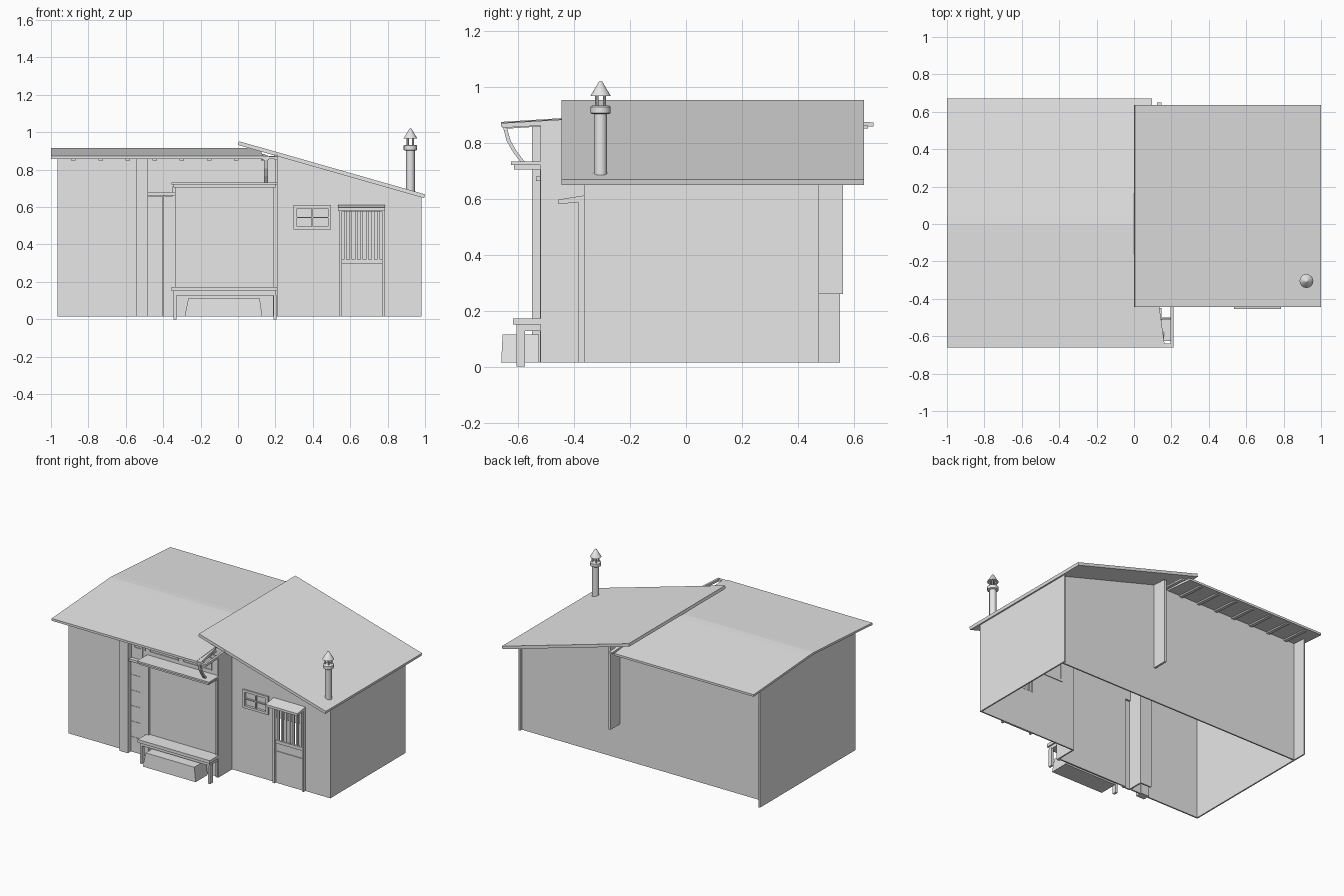
import bpy, bmesh, math
from mathutils import Vector

cube = bpy.data.objects.get("Cube")
if cube:
    bpy.data.objects.remove(cube)

grey = bpy.data.materials.new("plain_grey")
grey.use_nodes = True
grey.diffuse_color = (0.8, 0.8, 0.8, 1)
grey.node_tree.nodes["Principled BSDF"].inputs["Base Color"].default_value = (0.8, 0.8, 0.8, 1)


def add(name, bm):
    bmesh.ops.recalc_face_normals(bm, faces=bm.faces)
    mesh = bpy.data.meshes.new(name)
    bm.to_mesh(mesh)
    bm.free()
    mesh.materials.append(grey)
    ob = bpy.data.objects.new(name, mesh)
    bpy.context.collection.objects.link(ob)
    return ob


def loft(name, a, b):
    """Solid between two matching outlines."""
    bm = bmesh.new()
    va, vb = [bm.verts.new(p) for p in a], [bm.verts.new(p) for p in b]
    bm.faces.new(va)
    bm.faces.new(vb)
    for i in range(len(a)):
        j = (i + 1) % len(a)
        bm.faces.new((va[i], va[j], vb[j], vb[i]))
    return add(name, bm)


def along_x(name, yz, x0, x1):
    return loft(name, [(x0, y, z) for y, z in yz], [(x1, y, z) for y, z in yz])


def along_y(name, xz, y0, y1):
    return loft(name, [(x, y0, z) for x, z in xz], [(x, y1, z) for x, z in xz])


def box(name, x0, x1, y0, y1, z0, z1):
    return along_y(name, [(x0, z0), (x1, z0), (x1, z1), (x0, z1)], y0, y1)


def lathe(name, rings, x, y, sides=16):
    """Round part from (radius, height) rings."""
    bm = bmesh.new()
    loops = [[bm.verts.new((x + r * math.cos(2 * math.pi * i / sides),
                            y + r * math.sin(2 * math.pi * i / sides), z))
              for i in range(sides)] for r, z in rings]
    for a, b in zip(loops, loops[1:]):
        for i in range(sides):
            j = (i + 1) % sides
            bm.faces.new((a[i], a[j], b[j], b[i]))
    bm.faces.new(loops[0])
    bm.faces.new(loops[-1])
    return add(name, bm)


def shed_under(x):
    return 0.932 - 0.285 * x


def main_under(y):
    return 0.9 - 0.063 * abs(y)


BASE, T = 0.015, 0.01

# Main roof: shallow ridge, right edge tucked under the shed roof
top = [(-0.66, 0.874), (-0.04, 0.913), (0, 0.915), (0.05, 0.913), (0.67, 0.872)]
outline = top + [(y, z - 0.015) for y, z in reversed(top)]
loft("main_roof", [(-1, y, z) for y, z in outline],
     [(0.115 - 0.03 * y, y, z) for y, z in outline])

# Shed roof
along_y("shed_roof", [(0, 0.932), (0.995, 0.648), (1, 0.668), (0.005, 0.952)], -0.445, 0.635)

# Eave trim and rafters
box("eave_batten", -1, 0.21, -0.66, -0.64, 0.858, 0.87)
for i in range(8):
    x = -0.88 + 0.145 * i
    for s, y in ((-1, -0.64), (1, 0.65)):
        along_x("rafter", [(y, 0.85), (s * 0.45, 0.862), (s * 0.45, 0.874), (y, 0.862)], x - 0.012, x + 0.012)
loft("gable_rafter", [(0.13, -0.655, 0.853), (0.165, -0.655, 0.853), (0.165, -0.655, 0.872), (0.13, -0.655, 0.872)],
     [(0.1, -0.44, 0.868), (0.135, -0.44, 0.868), (0.135, -0.44, 0.885), (0.1, -0.44, 0.885)])
along_x("outer_rafter", [(-0.655, 0.853), (-0.4, 0.868), (-0.4, 0.885), (-0.655, 0.87)], 0.195, 0.21)

# End walls and the dividing wall with its rear fin
for name, x, y0, y1 in (("left_wall", -0.965, -0.52, 0.55), ("dividing_wing", 0.2, -0.52, -0.36)):
    ys = [y0, 0, y1] if y1 > 0 else [y0, y1]
    along_x(name, [(y1, BASE), (y0, BASE)] + [(y, main_under(y)) for y in ys], x, x + T)
along_x("rear_fin", [(0.45, 0.26), (0.56, 0.26), (0.56, 0.865), (0.45, 0.87)], 0.2, 0.215)
box("right_wall", 0.97, 0.98, -0.365, 0.475, BASE, 0.655)

# Rear wall
along_y("rear_wall", [(-0.96, BASE), (0.975, BASE), (0.975, shed_under(0.975)),
                      (0.21, shed_under(0.21)), (0.2, 0.872), (-0.96, 0.872)], 0.445, 0.455)


# Shed front wall in strips around the window and door openings
def front_strip(x0, x1, z0, z1=None):
    tops = [(x1, z1 or shed_under(x1)), (x0, z1 or shed_under(x0))]
    along_y("shed_front_wall", [(x0, z0), (x1, z0)] + tops, -0.365, -0.355)


front_strip(0.205, 0.3, BASE)
front_strip(0.3, 0.495, BASE, 0.485)
front_strip(0.3, 0.495, 0.605)
front_strip(0.495, 0.55, BASE)
front_strip(0.55, 0.775, BASE, 0.31)
front_strip(0.55, 0.775, 0.59)
front_strip(0.775, 0.975, BASE)


def frame(name, x0, x1, z0, z1, y0, y1, w):
    box(name + "_left", x0, x0 + w, y0, y1, z0, z1)
    box(name + "_right", x1 - w, x1, y0, y1, z0, z1)
    box(name + "_top", x0 + w, x1 - w, y0, y1, z1 - w, z1)
    box(name + "_bottom", x0 + w, x1 - w, y0, y1, z0, z0 + w)


# Shed window
frame("window_frame", 0.298, 0.497, 0.48, 0.61, -0.375, -0.35, 0.017)
box("window_pane", 0.31, 0.485, -0.358, -0.354, 0.49, 0.6)
box("window_mullion", 0.394, 0.401, -0.37, -0.355, 0.495, 0.595)
box("window_rail", 0.31, 0.485, -0.37, -0.355, 0.541, 0.548)

# Shed door with lattice and small canopy
for x in (0.54, 0.77):
    box("door_post", x, x + 0.015, -0.385, -0.36, BASE, 0.6)
box("door_lintel", 0.54, 0.785, -0.383, -0.36, 0.575, 0.6)
box("door_rail", 0.555, 0.77, -0.375, -0.36, 0.298, 0.32)
box("door_panel", 0.562, 0.765, -0.37, -0.36, BASE, 0.24)
for i in range(7):
    x = 0.567 + 0.0295 * i
    box("door_bar", x, x + 0.014, -0.372, -0.358, 0.31, 0.585)
along_x("door_canopy", [(-0.455, 0.58), (-0.36, 0.59), (-0.36, 0.612), (-0.455, 0.597)], 0.535, 0.785)

# Main front: plain wall, post, shutter bay and wide panel
box("main_front_wall", -0.96, -0.545, -0.52, -0.51, BASE, 0.868)
box("front_post", -0.545, -0.48, -0.55, -0.5, BASE, 0.866)
box("shutter_bay_left", -0.48, -0.405, -0.515, -0.505, BASE, 0.66)
box("shutter_bay_right", -0.4, -0.335, -0.52, -0.51, BASE, 0.66)
box("shutter_bay_cap", -0.48, -0.335, -0.535, -0.5, 0.663, 0.68)
for i in range(5):
    box("shutter_batten", -0.475, -0.41, -0.518, -0.51, 0.12 + 0.11 * i, 0.124 + 0.11 * i)
box("bay_partition", -0.4, -0.39, -0.515, -0.4, BASE, 0.86)
box("bay_back", -0.48, -0.39, -0.41, -0.4, BASE, 0.86)
box("wide_panel", -0.335, 0.2, -0.51, -0.5, BASE, 0.72)
for x in (-0.35, 0.187):
    box("panel_jamb", x, x + 0.015, -0.522, -0.5, BASE, 0.71)

# Transom with three framed lights
box("transom_wall", -0.48, 0.2, -0.508, -0.5, 0.67, 0.868)
for x0, x1 in ((-0.46, -0.37), (-0.335, -0.11), (-0.075, 0.15)):
    frame("transom_light", x0, x1, 0.755, 0.845, -0.514, -0.505, 0.006)

# Long canopy with curved strut
box("long_canopy", -0.355, 0.21, -0.625, -0.51, 0.72, 0.732)
box("canopy_edge", -0.345, 0.2, -0.615, -0.51, 0.705, 0.72)
outer = [(-0.655, 0.86), (-0.64, 0.805), (-0.617, 0.765), (-0.59, 0.73)]
along_x("canopy_strut", outer + [(y + 0.013, z + 0.003) for y, z in reversed(outer)], 0.14, 0.16)

# Bench and step
box("bench_seat", -0.355, 0.21, -0.617, -0.51, 0.15, 0.172)
box("bench_apron", -0.345, 0.2, -0.605, -0.51, 0.128, 0.15)
for x in (-0.345, 0.19):
    box("bench_leg", x, x + 0.015, -0.606, -0.575, 0, 0.13)
loft("step_block", [(-0.285, -0.66, BASE), (0.13, -0.66, BASE), (0.13, -0.525, BASE), (-0.285, -0.525, BASE)],
     [(-0.265, -0.655, 0.115), (0.115, -0.655, 0.115), (0.115, -0.525, 0.115), (-0.265, -0.525, 0.115)])

# Chimney
CX, CY = 0.922, -0.305
parts = [lathe("chimney_pipe", [(0.023, 0.66), (0.023, 0.91)], CX, CY),
         lathe("chimney_collar", [(0.03, 0.902), (0.036, 0.906), (0.036, 0.928), (0.03, 0.932)], CX, CY),
         lathe("chimney_cap", [(0.037, 0.966), (0.006, 1.018), (0.002, 1.02)], CX, CY)]
for i in range(4):
    a = math.pi / 4 + i * math.pi / 2
    parts.append(lathe("cap_post", [(0.006, 0.925), (0.006, 0.97)],
                       CX + 0.02 * math.cos(a), CY + 0.02 * math.sin(a), 8))
bpy.ops.object.select_all(action='DESELECT')
for ob in parts:
    ob.select_set(True)
bpy.context.view_layer.objects.active = parts[0]
bpy.ops.object.shade_smooth_by_angle(angle=math.radians(35))
